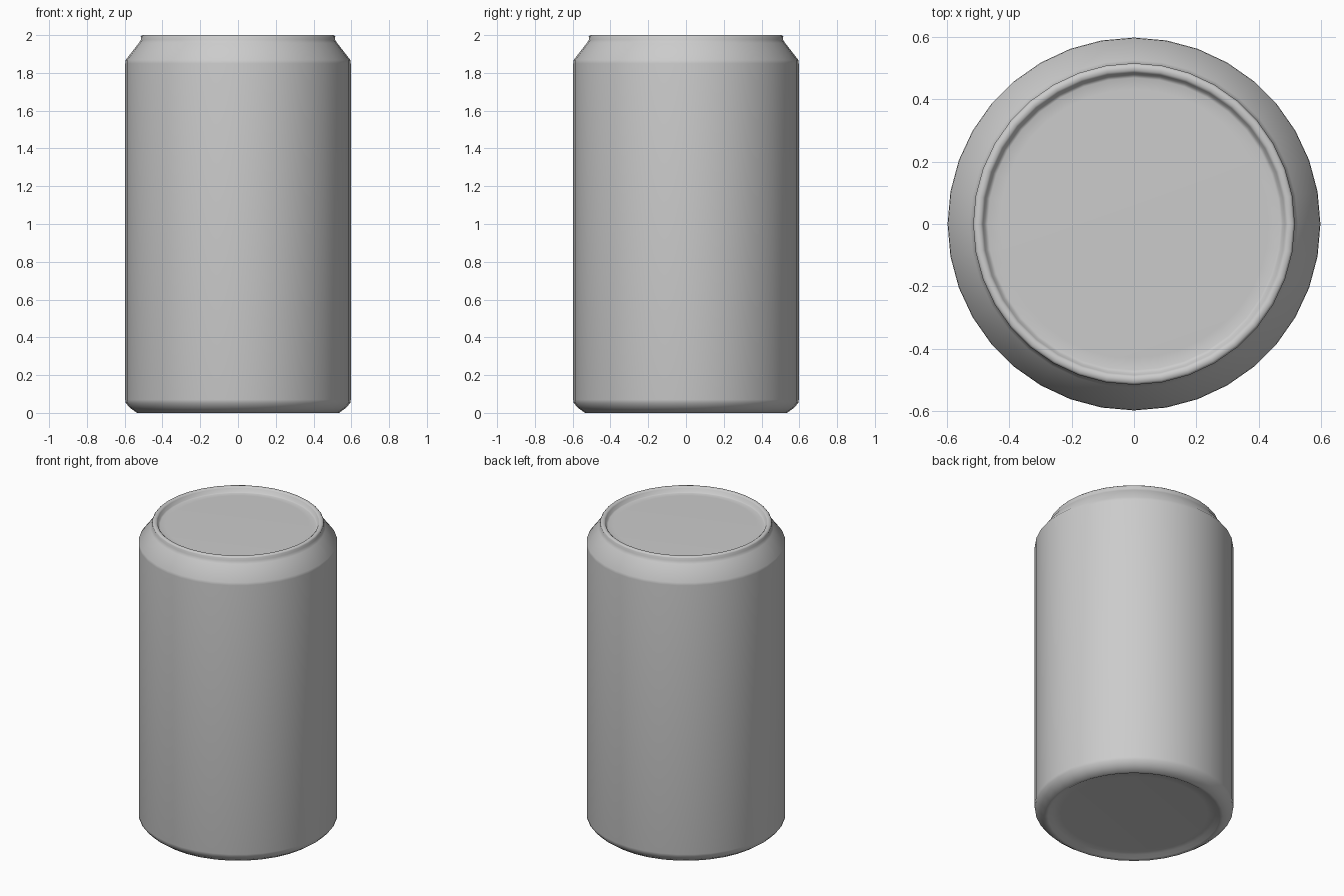
import bpy, bmesh, math

if "Cube" in bpy.data.objects:
    bpy.data.objects.remove(bpy.data.objects["Cube"])

SIDES = 36

# Half cross-section (radius, height) from bottom centre to lid centre
profile = [
    (0.0, 0.02), (0.44, 0.02), (0.49, 0.017), (0.515, 0.003),   # shallow base recess
    (0.535, 0.0), (0.57, 0.025), (0.594, 0.052), (0.597, 0.07), # bottom bevel
    (0.597, 1.85), (0.595, 1.868), (0.525, 1.958),              # wall and shoulder
    (0.514, 1.975), (0.515, 1.992), (0.508, 2.0),               # rim outside
    (0.492, 2.0), (0.484, 1.993), (0.478, 1.97),                # rim inside
    (0.468, 1.966), (0.43, 1.967), (0.0, 1.967),                # lid
]

bm = bmesh.new()
verts = [bm.verts.new((r, 0, z)) for r, z in profile]
edges = [bm.edges.new(pair) for pair in zip(verts, verts[1:])]
bmesh.ops.spin(bm, geom=verts + edges, cent=(0, 0, 0), axis=(0, 0, 1),
               angle=math.tau, steps=SIDES, use_duplicate=False)
bmesh.ops.remove_doubles(bm, verts=bm.verts, dist=0.0005)
bmesh.ops.recalc_face_normals(bm, faces=bm.faces)

mesh = bpy.data.meshes.new("drink_can")
bm.to_mesh(mesh)
bm.free()
can = bpy.data.objects.new("drink_can", mesh)
bpy.context.collection.objects.link(can)

# Smooth metal shading, sharp only at the lid crease
bpy.context.view_layer.objects.active = can
can.select_set(True)
bpy.ops.object.shade_smooth_by_angle(angle=math.radians(60))
